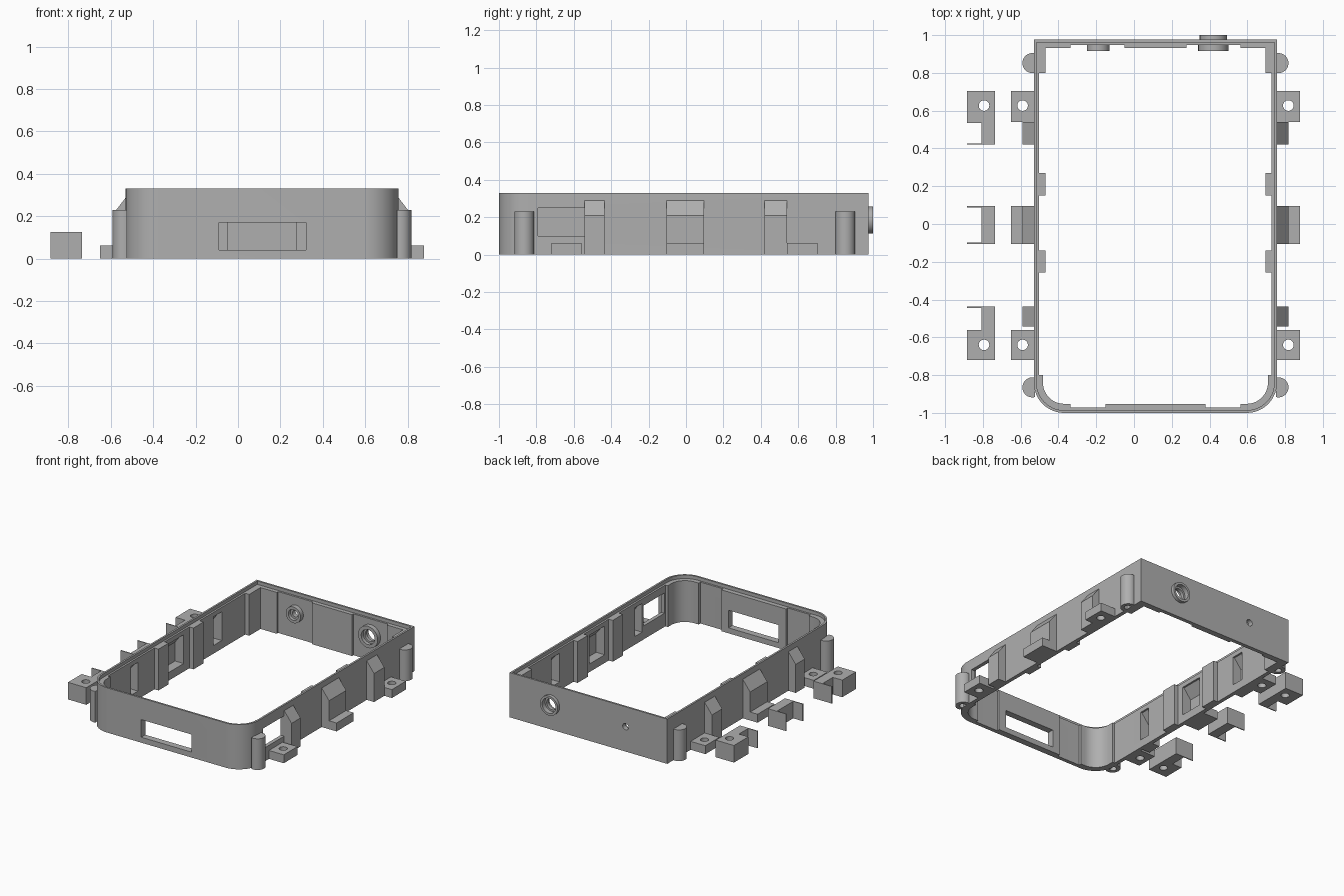
import bpy
from math import sin, cos, pi, radians
from mathutils import Vector, Matrix

cube = bpy.data.objects.get("Cube")
if cube:
    bpy.data.objects.remove(cube)

grey = bpy.data.materials.new("plain_grey")
grey.use_nodes = True
COLOUR = (0.43, 0.43, 0.43, 1)
grey.diffuse_color = COLOUR
grey.node_tree.nodes["Principled BSDF"].inputs["Base Color"].default_value = COLOUR

LEFT, RIGHT, FRONT, BACK = 0.757, -0.53, -1.0, 0.976
MID = (LEFT + RIGHT) / 2
TOP, WALL, RADIUS = 0.33, 0.028, 0.16


def prism(name, points, low, high, axis="z"):
    """Extrude a profile along z, or an x-z profile along y."""
    n = len(points)
    if axis == "z":
        verts = [(a, b, h) for h in (low, high) for a, b in points]
    else:
        verts = [(a, h, b) for h in (low, high) for a, b in points]
    faces = [tuple(range(n))[::-1], tuple(range(n, 2 * n))]
    faces += [(i, (i + 1) % n, (i + 1) % n + n, i + n) for i in range(n)]
    mesh = bpy.data.meshes.new(name)
    mesh.from_pydata(verts, [], faces)
    import bmesh
    bm = bmesh.new()
    bm.from_mesh(mesh)
    bmesh.ops.recalc_face_normals(bm, faces=bm.faces)
    bm.to_mesh(mesh)
    bm.free()
    mesh.materials.append(grey)
    obj = bpy.data.objects.new(name, mesh)
    bpy.context.collection.objects.link(obj)
    return obj


def box(name, x0, x1, y0, y1, z0, z1):
    return prism(name, [(x0, y0), (x1, y0), (x1, y1), (x0, y1)], z0, z1)


def arc(cx, cy, r, start, end, steps):
    angles = [radians(start + (end - start) * i / steps) for i in range(steps + 1)]
    return [(cx + r * cos(a), cy + r * sin(a)) for a in angles]


def disc(name, cx, cy, r, low, high, axis="z"):
    return prism(name, arc(cx, cy, r, 0, 348.75, 31), low, high, axis)


def outline(d):
    """Frame outline moved inwards by d: round front corners, square back ones."""
    y = FRONT + RADIUS
    return (arc(RIGHT + RADIUS, y, RADIUS - d, 180, 270, 14)
            + arc(LEFT - RADIUS, y, RADIUS - d, 270, 360, 14)
            + [(LEFT - d, BACK - d), (RIGHT + d, BACK - d)])


def cut(obj, *cutters):
    bpy.context.view_layer.objects.active = obj
    for cutter in cutters:
        mod = obj.modifiers.new("cut", "BOOLEAN")
        mod.operation, mod.solver, mod.object = "DIFFERENCE", "EXACT", cutter
        bpy.ops.object.modifier_apply(modifier=mod.name)


def side_points(side, pts):
    """Give points measured outwards from the side wall their place in x."""
    edge = LEFT if side > 0 else RIGHT
    return [(edge + side * a, b) for a, b in pts]


def rect(a0, a1, b0, b1):
    return [(a0, b0), (a1, b0), (a1, b1), (a0, b1)]


# Frame wall with a stepped lip and a front slot and side window
frame = prism("frame_wall", outline(0), 0, TOP)
helpers = [prism("room_cutter", outline(WALL), -0.1, TOP + 0.1),
           prism("lip_cutter", outline(0.014), 0.305, TOP + 0.1),
           box("front_slot_cutter", -0.09, 0.32, -1.1, -0.9, 0.04, 0.17),
           box("side_window_cutter", 0.65, 0.85, -0.79, -0.543, 0.10, 0.25)]
front_slot = helpers[2]
cut(frame, *helpers)

# Socket bosses on the back wall
for name, x, r, bore, hole in (("small_socket", -0.19, 0.06, 0.04, 0.024),
                               ("large_socket", 0.42, 0.08, 0.055, 0.042)):
    z = 0.184
    bores = [disc("bore_cutter", x, z, hole, 0.8, 1.1, "y"),
             disc("counterbore_cutter", x, z, bore, 0.8, 0.94, "y")]
    parts = [disc(name + "_boss", x, z, r, 0.915, 0.96, "y")]
    if name == "large_socket":
        bores.append(disc("outer_bore_cutter", x, z, bore, 0.965, 1.1, "y"))
        parts.append(disc(name + "_collar", x, z, 0.072, 0.965, 1.0, "y"))
    for part in parts + [frame]:
        cut(part, *bores)
    helpers += bores

# Inner pads on the back and front walls
LEDGE = 0.305
inner_back, inner_front = BACK - WALL, FRONT + WALL
box("back_pad", -0.05, 0.278, inner_back - 0.016, inner_back + 0.01, 0, LEDGE)
front_pad = box("front_pad", -0.15, 0.378, inner_front - 0.01, inner_front + 0.02, 0, LEDGE)
cut(front_pad, front_slot)

# Everything that repeats on both long sides
for side, label in ((1, "left"), (-1, "right")):
    # Inner pads along the wall and in the corners
    for tag, y0, y1 in (("rear", 0.15, 0.27), ("middle", -0.257, -0.14), ("corner", 0.80, 0.95)):
        prism(f"{label}_{tag}_pad", side_points(side, rect(-0.061, -0.02, y0, y1)), 0, LEDGE)
    prism(f"{label}_back_corner_pad",
          side_points(side, rect(-0.194, -0.03, inner_back - 0.016, inner_back + 0.01)), 0, LEDGE)
    cy = FRONT + RADIUS
    outer = [(-0.02, -0.80)] + arc(-RADIUS, cy, RADIUS - 0.02, 0, -90, 14) + [(-0.194, FRONT + 0.02)]
    inner = [(-0.194, FRONT + 0.048)] + arc(-RADIUS, cy, RADIUS - 0.048, -90, 0, 14) + [(-0.048, -0.80)]
    prism(f"{label}_front_corner_pad", side_points(side, outer + inner), 0, LEDGE)

    # Screw posts with blind holes underneath
    for tag, y in (("front", -0.865), ("back", 0.852)):
        post = prism(f"{label}_{tag}_post",
                     side_points(side, arc(0.008, y, 0.053, -105, 105, 20)), 0, 0.23)
        (hx, hy), = side_points(side, [(0.012, y)])
        hole = disc("post_hole_cutter", hx, hy, 0.024, -0.1, 0.12)
        cut(post, hole)
        helpers.append(hole)

    # Hollow sloped housings bulging out of the wall
    for tag, y0, y1 in (("front", -0.542, -0.437), ("middle", -0.105, 0.095), ("back", 0.42, 0.54)):
        profile = [(-0.01, 0), (0.06, 0), (0.06, 0.21), (0, 0.288), (-0.01, 0.288)]
        housing = prism(f"{label}_{tag}_housing", side_points(side, profile), y0, y1, "y")
        hollow = [(-0.05, 0.06), (0.042, 0.06), (0.042, 0.20), (-0.015, 0.272), (-0.05, 0.272)]
        pocket = prism("pocket_cutter", side_points(side, hollow), y0 + 0.012, y1 - 0.012, "y")
        cut(housing, pocket)
        cut(frame, pocket)
        helpers.append(pocket)

    # Mounting tabs with screw holes
    for tag, y0, y1, hy in (("front", -0.72, -0.56, -0.64), ("middle", -0.105, 0.095, None),
                            ("back", 0.54, 0.703, 0.627)):
        inside = -0.01 if hy else 0.05
        tab = prism(f"{label}_{tag}_tab", side_points(side, rect(inside, 0.121, y0, y1)), 0, 0.062)
        if hy:
            (hx, _), = side_points(side, [(0.06, hy)])
            hole = disc("tab_hole_cutter", hx, hy, 0.028, -0.1, 0.2)
            cut(tab, hole)
            helpers.append(hole)

# Loose clamps lying beside the right wall
X0, X1, X2, HIGH, FIN = -0.884, -0.807, -0.735, 0.126, 0.007
for tag, tip, step, end, hy in (("front", -0.437, -0.56, -0.72, -0.64),
                                ("back", 0.42, 0.535, 0.703, 0.627)):
    d = FIN if end > tip else -FIN
    shape = [(X0, tip), (X2, tip), (X2, end), (X0, end), (X0, step), (X1, step),
             (X1, tip + d), (X0, tip + d)]
    clamp = prism(f"{tag}_clamp", shape, 0, HIGH)
    hole = disc("clamp_hole_cutter", -0.794, hy, 0.028, -0.1, 0.3)
    cut(clamp, hole)
    helpers.append(hole)
prism("middle_clamp", [(X0, -0.105), (X2, -0.105), (X2, 0.095), (X0, 0.095), (X0, 0.095 - FIN),
                       (X1, 0.095 - FIN), (X1, FIN - 0.105), (X0, FIN - 0.105)], 0, HIGH)

# Remove the cutters and smooth the round faces
for helper in helpers:
    bpy.data.objects.remove(helper)
for obj in bpy.context.collection.objects:
    obj.select_set(obj.type == "MESH")
bpy.context.view_layer.objects.active = frame
bpy.ops.object.shade_smooth_by_angle(angle=radians(30))
